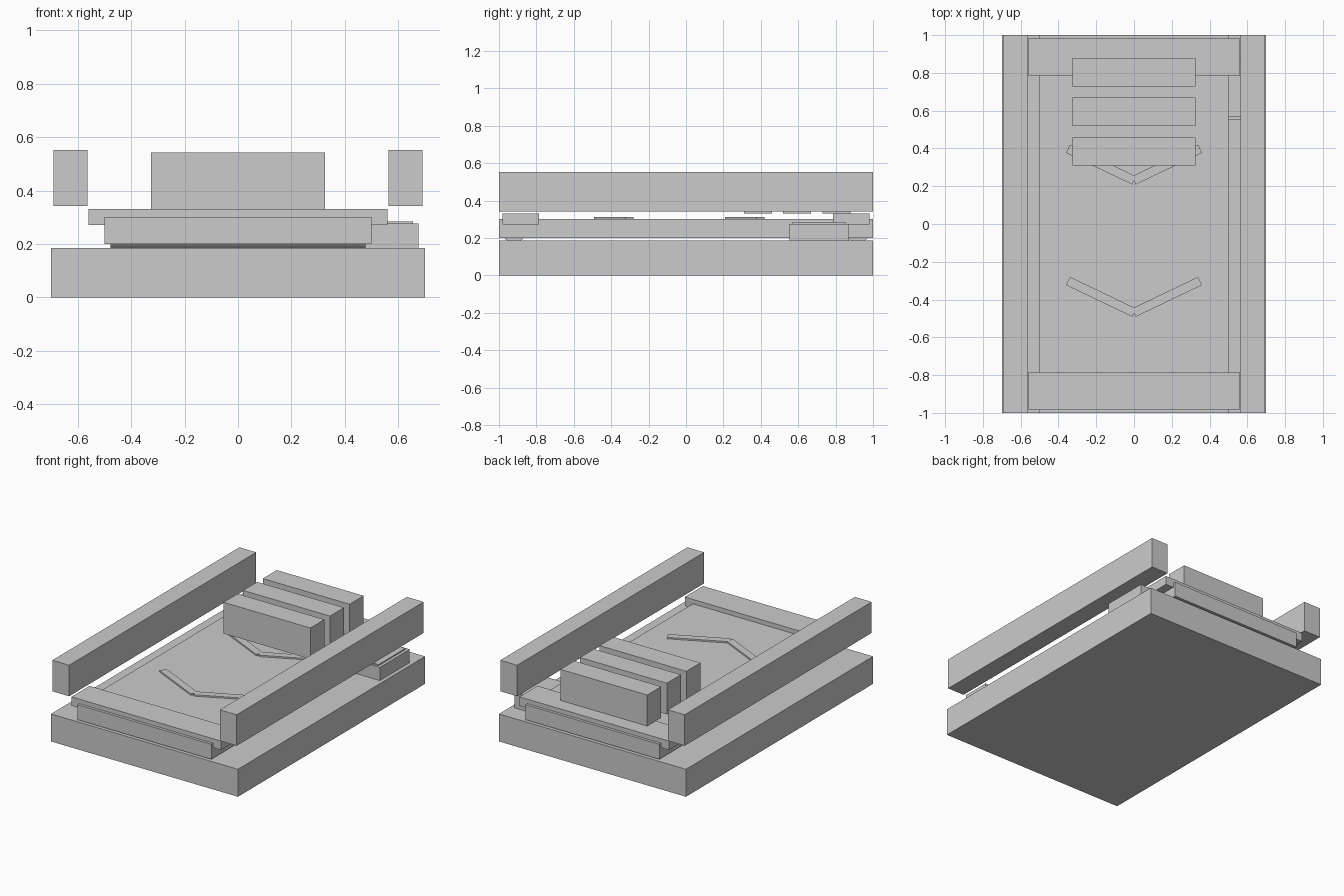
import bpy, math

if "Cube" in bpy.data.objects:
    bpy.data.objects.remove(bpy.data.objects["Cube"])


def box(name, x, y, z, rot=0.0):
    """Box from (min, max) ranges, optionally turned about z."""
    bpy.ops.mesh.primitive_cube_add(
        size=1, location=[sum(r) / 2 for r in (x, y, z)], rotation=(0, 0, rot))
    ob = bpy.context.object
    ob.name = name
    ob.scale = [r[1] - r[0] for r in (x, y, z)]
    bpy.ops.object.transform_apply(location=False, rotation=False, scale=True)
    return ob


# Base slab and conveyor deck
box("base", (-0.70, 0.70), (-1, 1), (0, 0.186))
box("belt_deck", (-0.50, 0.50), (-1, 1), (0.20, 0.302))

# Floating side rails
for side, x in (("left", (-0.69, -0.564)), ("right", (0.564, 0.69))):
    box(side + "_rail", x, (-1, 1), (0.342, 0.552))

# Cross beams and rollers at both ends
for end, s in (("front", -1), ("rear", 1)):
    box(end + "_cross_beam", (-0.56, 0.56), sorted((s * 0.787, s * 0.981)), (0.272, 0.332))
    bpy.ops.mesh.primitive_cylinder_add(
        vertices=24, radius=0.065, depth=0.956,
        location=(0, s * 0.92, 0.24), rotation=(0, math.pi / 2, 0))
    bpy.context.object.name = end + "_roller"
    bpy.ops.object.shade_smooth_by_angle()

# Chevron direction marks on the deck
for i, tip in enumerate((-0.469, 0.231)):
    for s in (-1, 1):
        cx, cy = s * 0.1745, tip + 0.0835
        box(f"chevron_{i + 1}_arm", (cx - 0.194, cx + 0.194),
            (cy - 0.024, cy + 0.024), (0.30, 0.312), s * math.radians(25.6))

# Row of blocks at the rear
for i in range(3):
    y = 0.384 + 0.21 * i
    box(f"block_{i + 1}", (-0.325, 0.325), (y - 0.075, y + 0.075), (0.331, 0.542))

# Side motor housing with thin lid
box("motor_housing", (0.478, 0.675), (0.553, 0.872), (0.186, 0.276))
box("motor_lid", (0.50, 0.655), (0.567, 0.855), (0.276, 0.284))
